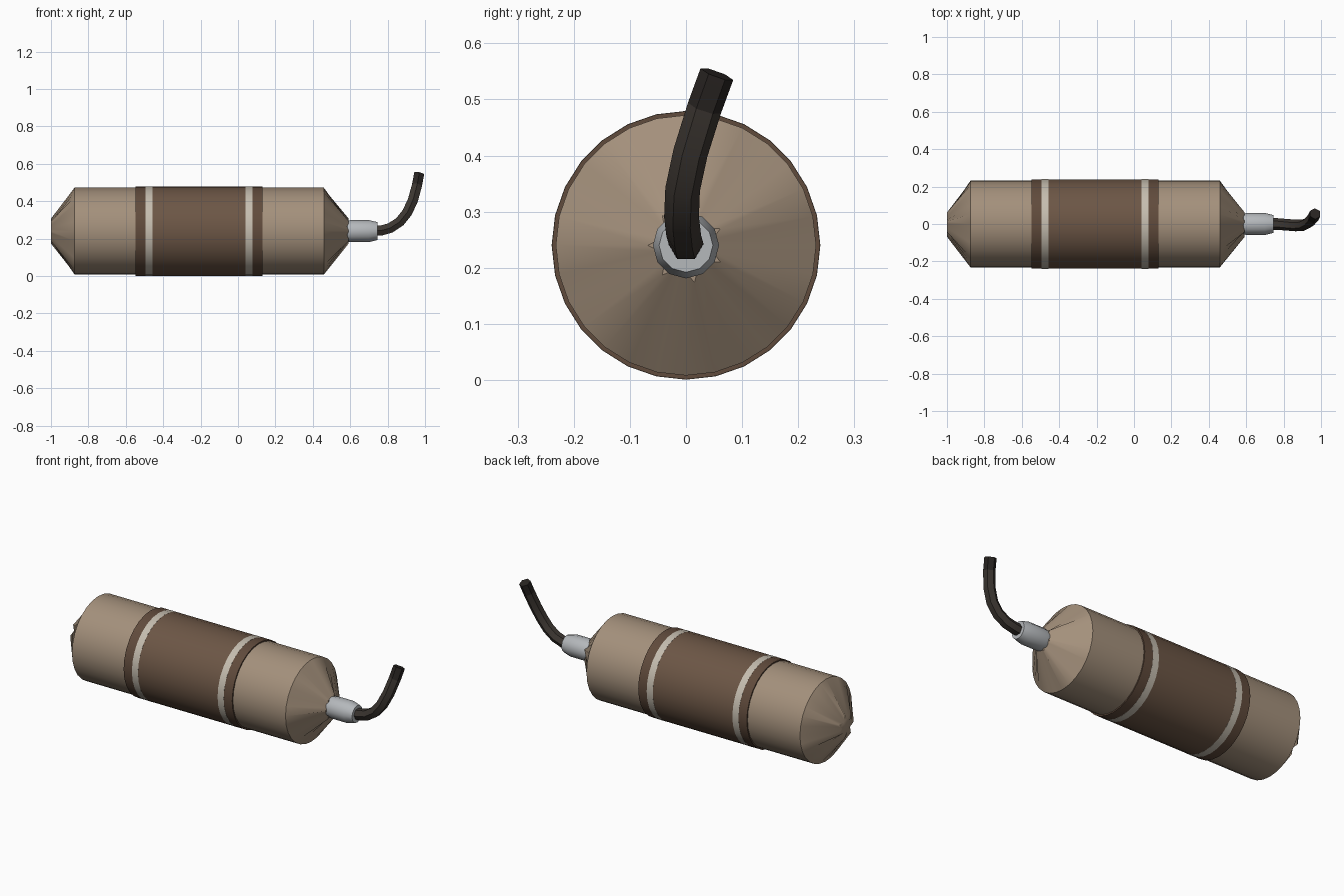
import bpy, bmesh, math
from mathutils import Vector

if "Cube" in bpy.data.objects:
    bpy.data.objects.remove(bpy.data.objects["Cube"])

AXIS_Z = 0.24
SIDES = 28


def material(name, rgb):
    m = bpy.data.materials.new(name)
    m.diffuse_color = (*rgb, 1)
    m.use_nodes = True
    m.node_tree.nodes["Principled BSDF"].inputs["Base Color"].default_value = m.diffuse_color
    return m


TAN = material("tan_paper", (0.37, 0.28, 0.20))
BROWN = material("brown_paper", (0.150, 0.093, 0.060))
DARK = material("dark_brown_paper", (0.118, 0.070, 0.045))
CREAM = material("cream_paper", (0.56, 0.51, 0.43))
METAL = material("metal", (0.46, 0.48, 0.50))
CORD = material("black_cord", (0.045, 0.037, 0.031))
BURNT = material("burnt_cord", (0.022, 0.018, 0.016))


def skin(name, rings, mats, cap=True, smooth=35):
    """Bridge a list of equal-length point rings into one object."""
    bm = bmesh.new()
    loops = [[bm.verts.new(p) for p in ring] for ring in rings]
    n = len(loops[0])
    for i, (a, b) in enumerate(zip(loops, loops[1:])):
        for k in range(n):
            f = bm.faces.new((a[k], a[(k + 1) % n], b[(k + 1) % n], b[k]))
            f.material_index = i if len(mats) > 1 else 0
    if cap:
        bm.faces.new(loops[0])
        bm.faces.new(loops[-1]).material_index = len(mats) - 1
    bmesh.ops.recalc_face_normals(bm, faces=bm.faces)
    me = bpy.data.meshes.new(name)
    bm.to_mesh(me)
    bm.free()
    for m in mats:
        me.materials.append(m)
    for p in me.polygons:
        p.use_smooth = True
    me.set_sharp_from_angle(angle=math.radians(smooth))
    ob = bpy.data.objects.new(name, me)
    bpy.context.collection.objects.link(ob)
    return ob


def ring(x, radius, n=SIDES):
    """Ring around the x axis; radius may be a repeating list (pleats)."""
    radii = radius if isinstance(radius, (list, tuple)) else [radius]
    pts = []
    for k in range(n):
        a = math.pi + 2 * math.pi * k / n
        r = radii[k % len(radii)]
        pts.append((x, r * math.cos(a), AXIS_Z + r * math.sin(a)))
    return pts


# Paper tube with seven gathered pleats at each end
PLEAT = [0.068, 0.048, 0.038, 0.048]
skin("paper_tube", [ring(-1.0, PLEAT), ring(-0.874, 0.232),
                    ring(0.459, 0.232), ring(0.592, PLEAT)], [TAN])

# Wrapper around the middle
bands = [("wrapper_left_edge", -0.547, -0.495, 0.239, DARK),
         ("left_stripe", -0.495, -0.457, 0.2395, CREAM),
         ("wrapper_middle", -0.457, 0.040, 0.239, BROWN),
         ("right_stripe", 0.040, 0.078, 0.2395, CREAM),
         ("wrapper_right_edge", 0.078, 0.131, 0.239, DARK)]
for name, x0, x1, r, mat in bands:
    skin(name, [ring(x0, 0.231), ring(x0, r), ring(x1, r), ring(x1, 0.231)],
         [mat], cap=False)

# Metal crimp holding the fuse
crimp = [(0.580, 0.030), (0.585, 0.056), (0.605, 0.059), (0.700, 0.059),
         (0.745, 0.048), (0.745, 0.024)]
skin("fuse_crimp", [ring(x, r, 12) for x, r in crimp], [METAL], smooth=40)

# Bent fuse, darker at the tip
path = [Vector(p) for p in [
    (0.70, 0, 0.240), (0.765, 0, 0.243), (0.815, -0.004, 0.257),
    (0.865, -0.008, 0.290), (0.905, -0.006, 0.340), (0.935, 0.008, 0.405),
    (0.957, 0.033, 0.485), (0.968, 0.055, 0.545)]]
rings = []
for i, p in enumerate(path):
    t = (path[min(i + 1, len(path) - 1)] - path[max(i - 1, 0)]).normalized()
    u = t.cross(Vector((0, 1, 0))).normalized()
    v = u.cross(t)
    rings.append([p + 0.031 * (math.cos(a) * v + math.sin(a) * u)
                  for a in (math.tau * k / 6 for k in range(6))])
skin("fuse", rings, [CORD] * 6 + [BURNT], smooth=30)
